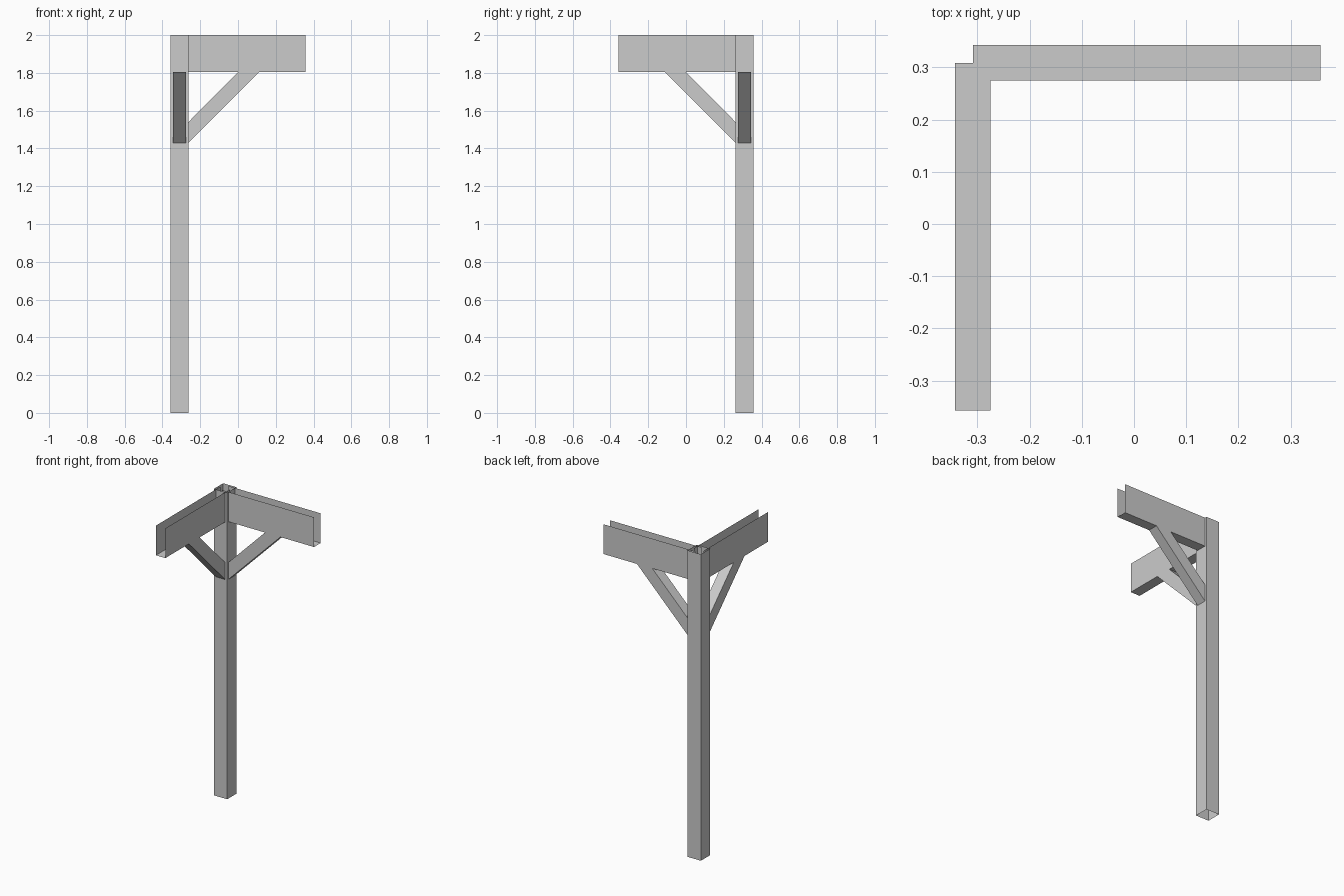
import bpy

if "Cube" in bpy.data.objects:
    bpy.data.objects.remove(bpy.data.objects["Cube"])

C = 0.309            # post centre offset from the origin
POST_H = 0.048       # half width of post
BEAM_H = 0.034       # half width of beams and braces
REACH = 0.357        # outer extent
BEAM_Z = 1.806       # underside of beams


def shell(name, start, end, closed=True, mirrored=False):
    """Open-ended strip of quads joining two matching outlines."""
    n = len(start)
    verts = start + end
    faces = []
    for i in range(n if closed else n - 1):
        j = (i + 1) % n
        faces.append((i, j, n + j, n + i))
    if mirrored:     # reflect across the corner diagonal
        verts = [(-y, -x, z) for x, y, z in verts]
        faces = [f[::-1] for f in faces]
    mesh = bpy.data.meshes.new(name)
    mesh.from_pydata(verts, [], faces)
    ob = bpy.data.objects.new(name, mesh)
    bpy.context.collection.objects.link(ob)
    return ob


# hollow corner post, open at both ends
square = [(-1, -1), (1, -1), (1, 1), (-1, 1)]
shell("corner_post",
      [(-C + POST_H * a, C + POST_H * b, 0) for a, b in square],
      [(-C + POST_H * a, C + POST_H * b, 2) for a, b in square])

near, far = C - BEAM_H, C + BEAM_H
post_face = -C + POST_H
for side, mirrored in (("back", False), ("left", True)):
    # U-shaped beam, open on top and at the ends
    channel = [(far, 2), (far, BEAM_Z), (near, BEAM_Z), (near, 2)]
    shell(side + "_beam",
          [(-C, y, z) for y, z in channel],
          [(REACH, y, z) for y, z in channel], False, mirrored)

    # diagonal brace from the post face to the beam underside
    shell(side + "_brace",
          [(post_face, far, 1.43), (post_face, near, 1.43),
           (post_face, near, 1.541), (post_face, far, 1.541)],
          [(0.114, far, BEAM_Z), (0.114, near, BEAM_Z),
           (0.003, near, BEAM_Z), (0.003, far, BEAM_Z)], True, mirrored)
